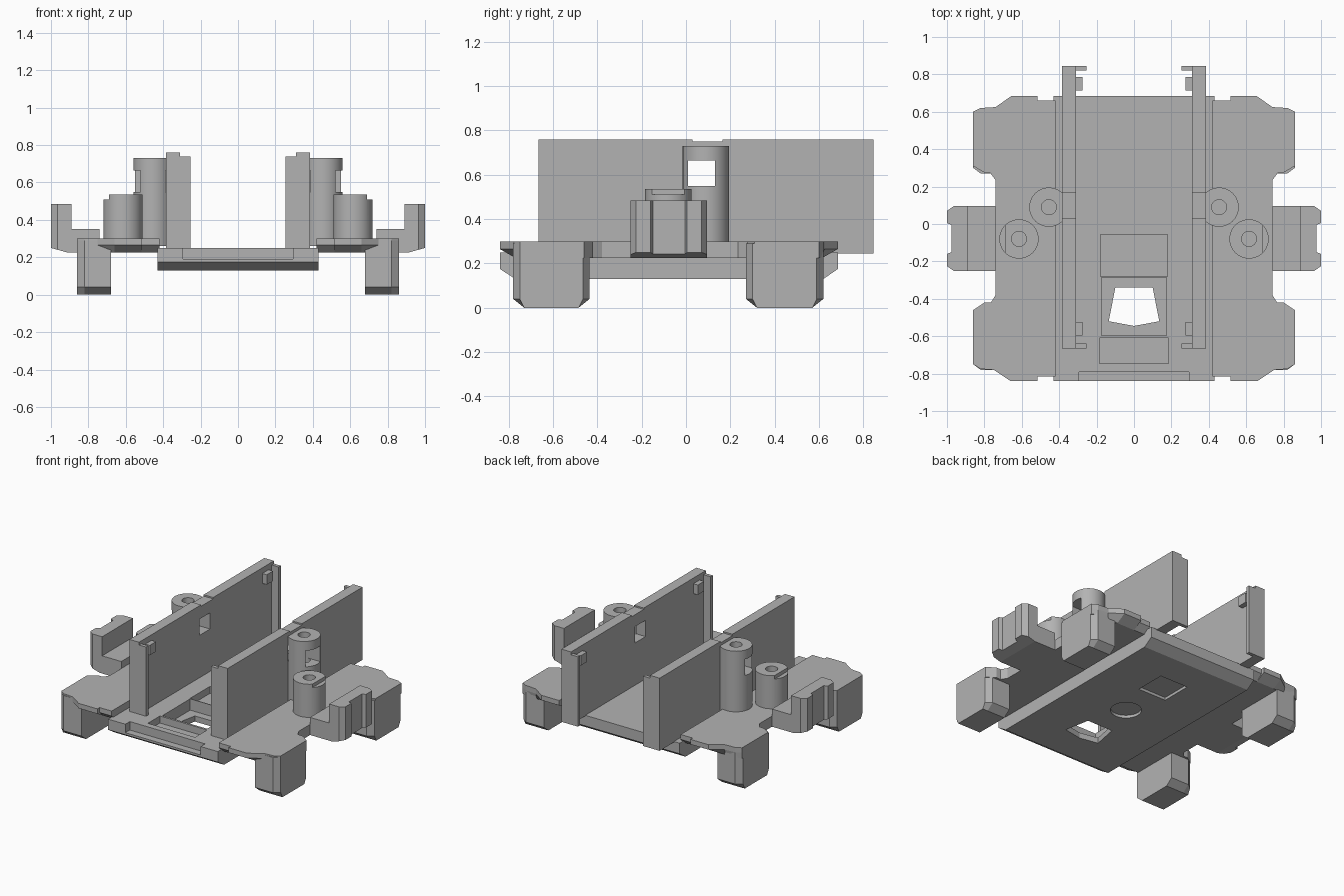
import bpy, bmesh

cube = bpy.data.objects.get("Cube")
if cube:
    bpy.data.objects.remove(cube)

grey = bpy.data.materials.new("light grey plastic")
grey.use_nodes = True
grey.diffuse_color = (0.45, 0.45, 0.45, 1)
grey.node_tree.nodes["Principled BSDF"].inputs["Base Color"].default_value = (0.45, 0.45, 0.45, 1)


def finish(name, bm):
    bmesh.ops.recalc_face_normals(bm, faces=bm.faces)
    mesh = bpy.data.meshes.new(name)
    bm.to_mesh(mesh)
    bm.free()
    mesh.materials.append(grey)
    obj = bpy.data.objects.new(name, mesh)
    bpy.context.collection.objects.link(obj)
    return obj


def loft(name, rings):
    """Closed solid through rings of equal point count."""
    bm = bmesh.new()
    loops = [[bm.verts.new(p) for p in ring] for ring in rings]
    n = len(loops[0])
    for a, b in zip(loops, loops[1:]):
        for i in range(n):
            j = (i + 1) % n
            bm.faces.new((a[i], a[j], b[j], b[i]))
    bm.faces.new(loops[0][::-1])
    bm.faces.new(loops[-1])
    return finish(name, bm)


def prism(name, outline, z0, z1):
    return loft(name, [[(x, y, z) for x, y in outline] for z in (z0, z1)])


def box(name, x0, x1, y0, y1, z0, z1):
    return prism(name, [(x0, y0), (x1, y0), (x1, y1), (x0, y1)], z0, z1)


def cylinder(name, x, y, r, z0, z1):
    bm = bmesh.new()
    bmesh.ops.create_cone(bm, cap_ends=True, segments=40, radius1=r, radius2=r, depth=z1 - z0)
    bmesh.ops.translate(bm, verts=bm.verts, vec=(x, y, (z0 + z1) / 2))
    return finish(name, bm)


def apply(obj, mod):
    bpy.context.view_layer.objects.active = obj
    bpy.ops.object.modifier_apply(modifier=mod.name)


def combine(obj, others, operation):
    for other in others:
        mod = obj.modifiers.new("shape", 'BOOLEAN')
        mod.operation, mod.object, mod.solver = operation, other, 'EXACT'
        apply(obj, mod)
        bpy.data.objects.remove(other)


def mirror(obj):
    apply(obj, obj.modifiers.new("mirror", 'MIRROR'))


def smooth(obj):
    bpy.ops.object.select_all(action='DESELECT')
    obj.select_set(True)
    bpy.context.view_layer.objects.active = obj
    bpy.ops.object.shade_smooth_by_angle(angle=0.5)


# Central tray: side profile swept across the width, with pockets and window
side = [(-0.84, 0.25), (-0.84, 0.175), (-0.77, 0.13), (0.62, 0.13), (0.685, 0.175), (0.685, 0.25)]
tray = loft("tray", [[(x, y, z) for y, z in side] for x in (-0.43, 0.43)])
window = [(-0.1, -0.34), (0.1, -0.34), (0.135, -0.52), (0, -0.545), (-0.135, -0.52)]
combine(tray, [
    box("lip_cut", -0.295, 0.295, -0.9, -0.79, 0.19, 0.3),
    box("rear_pocket", -0.18, 0.18, -0.28, -0.055, 0.2, 0.3),
    box("middle_pocket", -0.175, 0.175, -0.595, -0.285, 0.17, 0.3),
    box("front_pocket", -0.185, 0.185, -0.745, -0.61, 0.2, 0.3),
    prism("window_cut", window, 0.1, 0.4),
    cylinder("round_recess", 0, -0.08, 0.1, 0.1, 0.15),
    box("square_recess", -0.11, 0.11, 0.18, 0.4, 0.1, 0.15),
], 'DIFFERENCE')

# Side decks with bevelled front and rear undersides
outline = [(0.42, -0.815), (0.515, -0.815), (0.515, -0.84), (0.66, -0.84), (0.75, -0.78),
           (0.82, -0.775), (0.86, -0.75), (0.86, -0.46), (0.8, -0.42), (0.765, -0.42),
           (0.74, -0.38), (0.74, 0.235), (0.77, 0.275), (0.8, 0.275), (0.86, 0.31),
           (0.86, 0.6), (0.82, 0.62), (0.74, 0.625), (0.655, 0.685), (0.515, 0.685),
           (0.515, 0.66), (0.42, 0.66)]
under = [(x, max(-0.77, min(0.615, y))) for x, y in outline]
deck = loft("side_decks", [[(x, y, 0.225) for x, y in under],
                           [(x, y, 0.265) for x, y in outline],
                           [(x, y, 0.3) for x, y in outline]])
mirror(deck)

# Corner feet: chamfered corners and tapered soles
for label, y0, y1 in (("front", -0.78, -0.435), ("rear", 0.27, 0.62)):
    def foot_ring(z, t):
        return [(0.68, y0 + t, z), (0.82, y0 + t, z), (0.86, y0 + max(t, 0.03), z),
                (0.86, y1 - max(t, 0.03), z), (0.82, y1 - t, z), (0.68, y1 - t, z)]
    foot = loft(label + "_feet", [foot_ring(0, 0.05), foot_ring(0.04, 0), foot_ring(0.29, 0)])
    mirror(foot)

# Side arms: upturned profile, trimmed to a notched plan
profile = [(0.7, 0.225), (0.91, 0.225), (1.0, 0.25), (1.0, 0.485), (0.89, 0.485),
           (0.89, 0.35), (0.7, 0.35)]
arm = loft("side_arms", [[(x, y, z) for x, z in profile] for y in (-0.25, 0.095)])
plan = [(0.74, -0.25), (0.965, -0.25), (1.0, -0.225), (1.0, -0.16), (0.975, -0.15),
        (0.975, -0.005), (1.0, 0.005), (1.0, 0.07), (0.965, 0.095), (0.74, 0.095)]
combine(arm, [prism("arm_plan", plan, 0.1, 0.6)], 'INTERSECT')
mirror(arm)

# Upright walls with end flanges, clips and a square opening
wall = box("walls", 0.31, 0.385, -0.665, 0.845, 0.245, 0.76)
combine(wall, [
    box("front_flange", 0.255, 0.35, -0.665, -0.64, 0.245, 0.74),
    box("rear_flange", 0.255, 0.35, 0.82, 0.845, 0.245, 0.74),
    box("front_clip", 0.275, 0.35, -0.595, -0.525, 0.65, 0.72),
    box("rear_clip", 0.275, 0.35, 0.715, 0.785, 0.65, 0.72),
], 'UNION')
combine(wall, [
    box("opening", 0.2, 0.6, 0.01, 0.13, 0.55, 0.665),
    box("top_notch", 0.2, 0.6, 0.03, 0.165, 0.75, 0.8),
], 'DIFFERENCE')
mirror(wall)

# Tall screw posts joined to the walls
tall = cylinder("tall_posts", 0.455, 0.09, 0.105, 0.26, 0.73)
combine(tall, [box("web", 0.38, 0.44, 0.035, 0.145, 0.26, 0.73)], 'UNION')
combine(tall, [
    cylinder("bore", 0.455, 0.09, 0.04, 0.35, 0.8),
    box("slot", 0.2, 0.7, 0.01, 0.13, 0.55, 0.665),
], 'DIFFERENCE')
mirror(tall)
smooth(tall)

# Short screw posts with a relieved outer rim
short = cylinder("short_posts", 0.615, -0.08, 0.105, 0.26, 0.535)
combine(short, [
    cylinder("bore", 0.615, -0.08, 0.04, 0.35, 0.6),
    box("rim_cut", 0.69, 0.8, -0.2, 0.1, 0.51, 0.6),
], 'DIFFERENCE')
mirror(short)
smooth(short)
